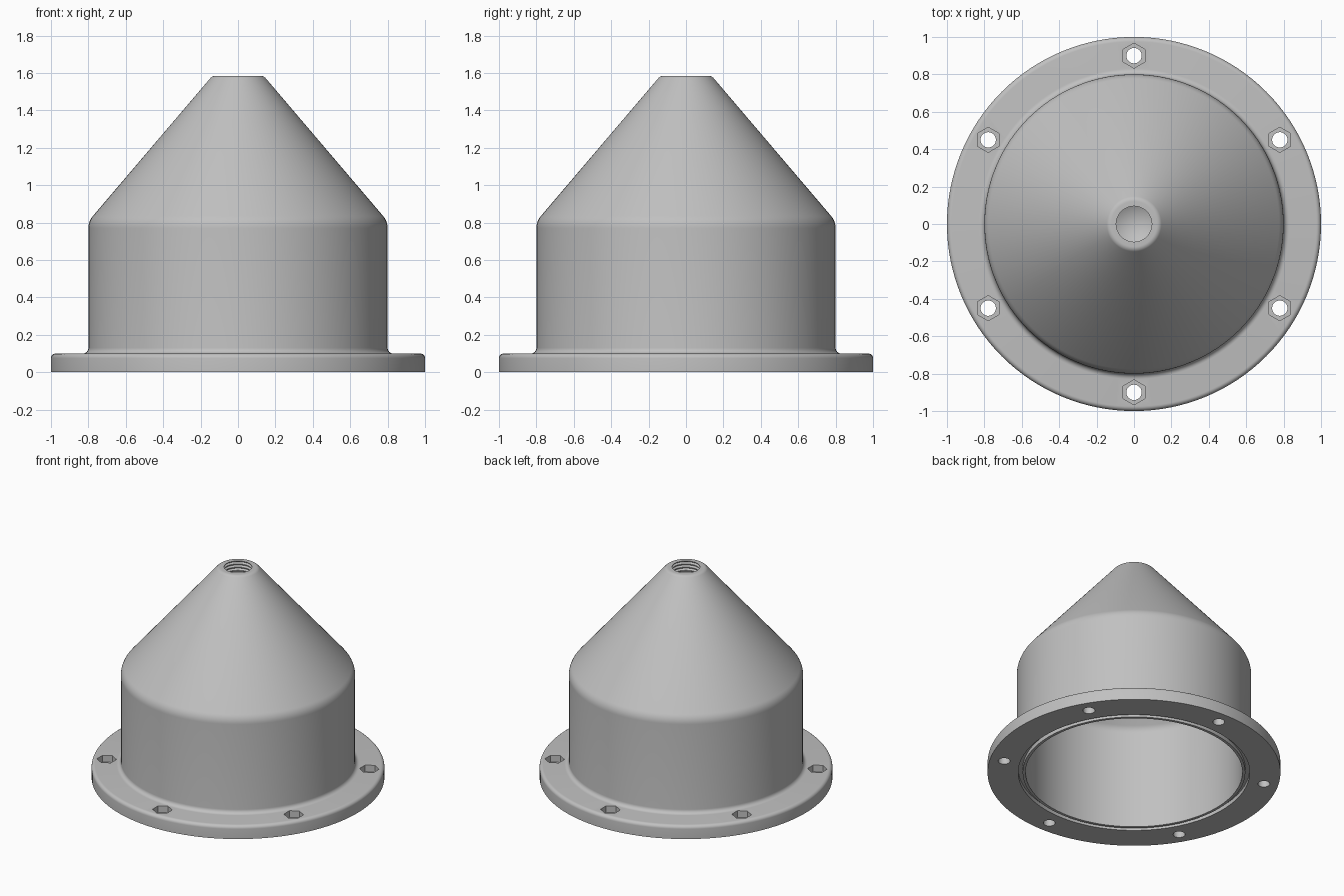
import bpy, bmesh, math
from mathutils import Vector, Matrix

if "Cube" in bpy.data.objects:
    bpy.data.objects.remove(bpy.data.objects["Cube"], do_unlink=True)

SEGMENTS = 128
TOP = 1.585
BOLT_CIRCLE = 0.9

grey = bpy.data.materials.new("light grey")
grey.use_nodes = True
colour = (0.53, 0.53, 0.53, 1)
grey.diffuse_color = colour
grey.node_tree.nodes["Principled BSDF"].inputs["Base Color"].default_value = colour


def fillet(prev, corner, nxt, radius, steps=6):
    """Arc points that round one corner of the profile."""
    p, c, n = Vector(prev), Vector(corner), Vector(nxt)
    a, b = (p - c).normalized(), (n - c).normalized()
    half = a.angle(b) / 2
    centre = c + (a + b).normalized() * radius / math.sin(half)
    start = c + a * radius / math.tan(half) - centre
    end = c + b * radius / math.tan(half) - centre
    sweep = math.pi - 2 * half
    return [centre + (start * math.sin(sweep * (1 - i / steps))
                      + end * math.sin(sweep * i / steps)) / math.sin(sweep)
            for i in range(steps + 1)]


def rounded(corners):
    """Corners are (radius, height, rounding)."""
    pts = []
    for i, (r, z, rnd) in enumerate(corners):
        if rnd:
            pts += fillet(corners[i - 1][:2], (r, z), corners[i + 1][:2], rnd)
        else:
            pts.append(Vector((r, z)))
    return pts


def lathe(name, pts):
    bm = bmesh.new()
    verts = [bm.verts.new((p[0], 0, p[1])) for p in pts]
    edges = [bm.edges.new(pair) for pair in zip(verts, verts[1:])]
    bmesh.ops.spin(bm, geom=verts + edges, cent=(0, 0, 0), axis=(0, 0, 1),
                   angle=math.tau, steps=SEGMENTS, use_merge=True)
    bmesh.ops.remove_doubles(bm, verts=bm.verts, dist=1e-5)
    bmesh.ops.recalc_face_normals(bm, faces=bm.faces)
    return make_object(name, bm)


def make_object(name, bm):
    mesh = bpy.data.meshes.new(name)
    bm.to_mesh(mesh)
    bm.free()
    mesh.materials.append(grey)
    obj = bpy.data.objects.new(name, mesh)
    bpy.context.collection.objects.link(obj)
    return obj


def ring_of_prisms(name, sides, radius, low, high):
    """Six prisms spaced around the bolt circle."""
    bm = bmesh.new()
    for i in range(6):
        spot = (Matrix.Rotation(math.radians(30 + 60 * i), 4, "Z")
                @ Matrix.Translation((BOLT_CIRCLE, 0, (low + high) / 2))
                @ Matrix.Rotation(math.radians(30), 4, "Z"))
        bmesh.ops.create_cone(bm, cap_ends=True, segments=sides, radius1=radius,
                              radius2=radius, depth=high - low, matrix=spot)
    obj = make_object(name, bm)
    obj.hide_render = True
    return obj


# Outside: flange, fillet, barrel, cone and flat tip
outside = rounded([
    (0.74, 0, 0), (0.76, 0, 0), (0.76, 0.03, 0), (0.79, 0.03, 0), (0.79, 0, 0),
    (1, 0, 0), (1, 0.1, 0.025), (0.8, 0.1, 0.03), (0.8, 0.807, 0.1),
    (0.137, TOP, 0.035), (0.095, TOP, 0)])

# Threaded blind hole with a conical bottom
pitch, turns = 0.024, 9
thread = []
for i in range(turns):
    z = TOP - i * pitch
    thread += [(0.095, z - 0.004), (0.107, z - pitch / 2), (0.095, z - pitch + 0.002)]
floor = TOP - turns * pitch
thread += [(0.095, floor - 0.01), (0, floor - 0.06)]

# Hollow inside, following the cone
cavity = rounded([(0, 1.26, 0), (0.3, 1.26, 0.04), (0.74, 0.765, 0.08), (0.74, 0, 0)])

housing = lathe("flanged_cone_housing", outside + thread + cavity)

# Bolt holes with hexagonal nut pockets
for cutter in (ring_of_prisms("nut_pocket_cutter", 6, 0.067, 0.05, 0.2),
               ring_of_prisms("bolt_hole_cutter", 32, 0.041, -0.1, 0.2)):
    cut = housing.modifiers.new("cut", "BOOLEAN")
    cut.operation = "DIFFERENCE"
    cut.solver = "EXACT"
    cut.object = cutter
    bpy.context.view_layer.objects.active = housing
    bpy.ops.object.modifier_apply(modifier=cut.name)
    bpy.data.objects.remove(cutter, do_unlink=True)

bpy.ops.object.select_all(action="DESELECT")
housing.select_set(True)
bpy.context.view_layer.objects.active = housing
bpy.ops.object.shade_smooth_by_angle(angle=math.radians(30))
